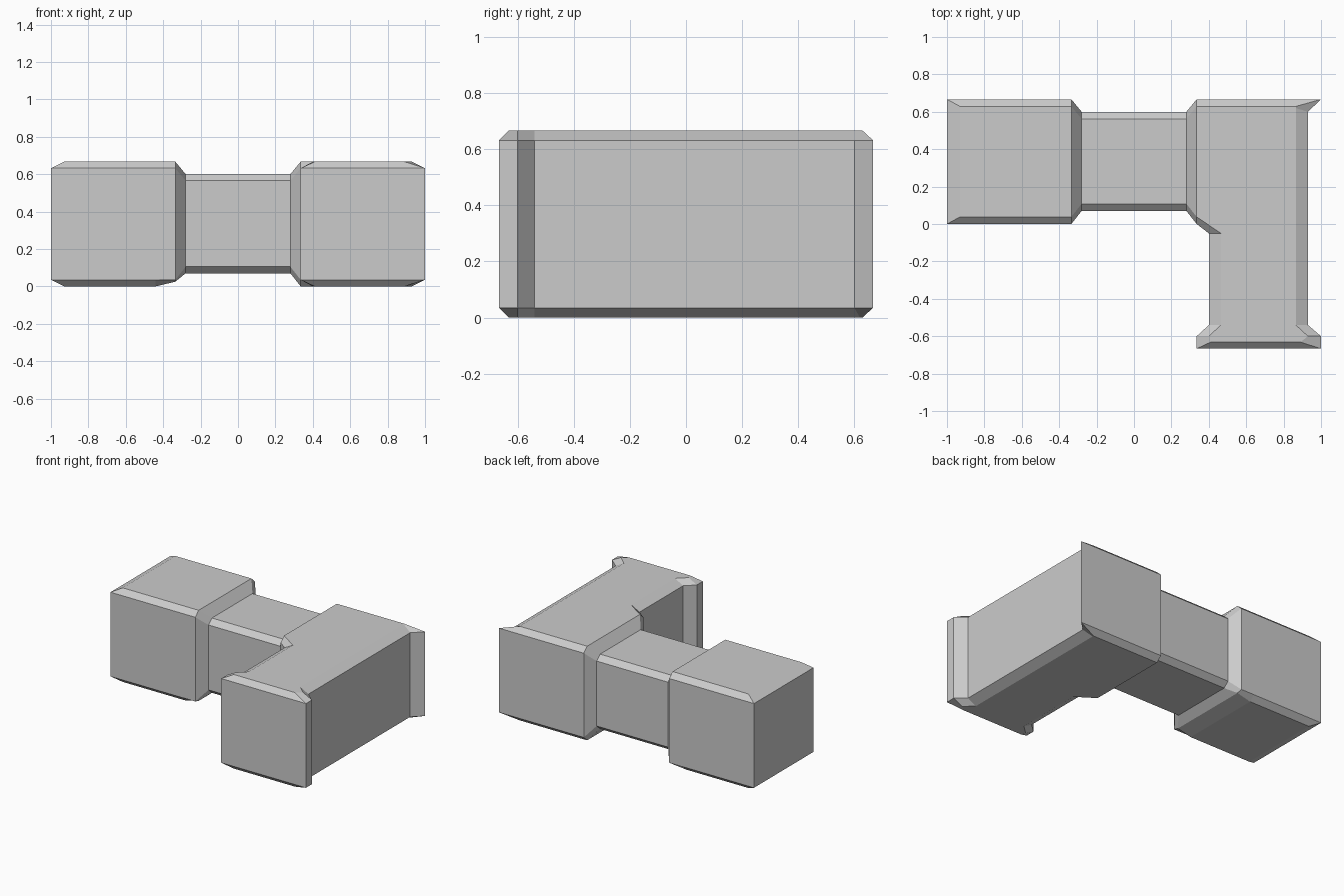
import bpy, bmesh

if "Cube" in bpy.data.objects:
    bpy.data.objects.remove(bpy.data.objects["Cube"])

S = 2 / 3      # full block size
C = 0.035      # chamfer height


def loft(name, rings, cap_start=True, cap_end=True, skip=()):
    """Bridge closed rings of equal point count into a flat-shaded mesh."""
    bm = bmesh.new()
    loops = [[bm.verts.new(p) for p in ring] for ring in rings]
    n = len(loops[0])
    for a, b in zip(loops, loops[1:]):
        for i in range(n):
            if i not in skip:
                j = (i + 1) % n
                bm.faces.new((a[i], a[j], b[j], b[i]))
    if cap_start:
        bm.faces.new(loops[0][::-1])
    if cap_end:
        bm.faces.new(loops[-1])
    bmesh.ops.remove_doubles(bm, verts=bm.verts[:], dist=0.0005)
    bmesh.ops.recalc_face_normals(bm, faces=bm.faces[:])
    me = bpy.data.meshes.new(name)
    bm.to_mesh(me)
    bm.free()
    ob = bpy.data.objects.new(name, me)
    bpy.context.collection.objects.link(ob)
    return ob


def section(x, lo, hi, bottom, top, inset=0.038):
    """Chamfered square section in the YZ plane."""
    zl, zh = lo + C, hi - C
    return [(x, lo, zl), (x, lo + inset, bottom), (x, hi - inset, bottom), (x, hi, zl),
            (x, hi, zh), (x, hi - inset, top), (x, lo + inset, top), (x, lo, zh)]


# Square block on the left, narrow neck, and flare into the corner block
loft("block_and_neck", [
    section(-1.0, 0, S, C, S - C, 0),
    section(-0.93, 0, S, 0, S),
    section(-0.44, 0, S, 0, S),
    section(-0.335, 0, S, 0.025, S),
    section(-0.28, 0.07, 0.6, 0.07, 0.6),
    section(0.28, 0.07, 0.6, 0.07, 0.6),
    section(0.335, 0, S, 0, S),
], cap_end=False)

# Corner block with forward arm and flanged end: plan outline and its inset
outer = [(0.335, 0), (0.4, -0.05), (0.4, -0.54), (0.335, -0.6), (0.335, -S),
         (1, -S), (1, -0.6), (0.93, -0.54), (0.93, 0.6), (1, S), (0.335, S)]
inner = [(0.335, 0.038), (0.465, -0.05), (0.465, -0.54), (0.40, -0.6), (0.41, -S + C),
         (0.89, -S + C), (0.93, -0.6), (0.865, -0.54), (0.865, 0.62), (0.865, S - 0.038),
         (0.335, S - 0.038)]
levels = [(inner, 0), (outer, C), (outer, S - C), (inner, S)]
loft("corner_and_arm", [[(x, y, z) for x, y in pts] for pts, z in levels], skip=(10,))
